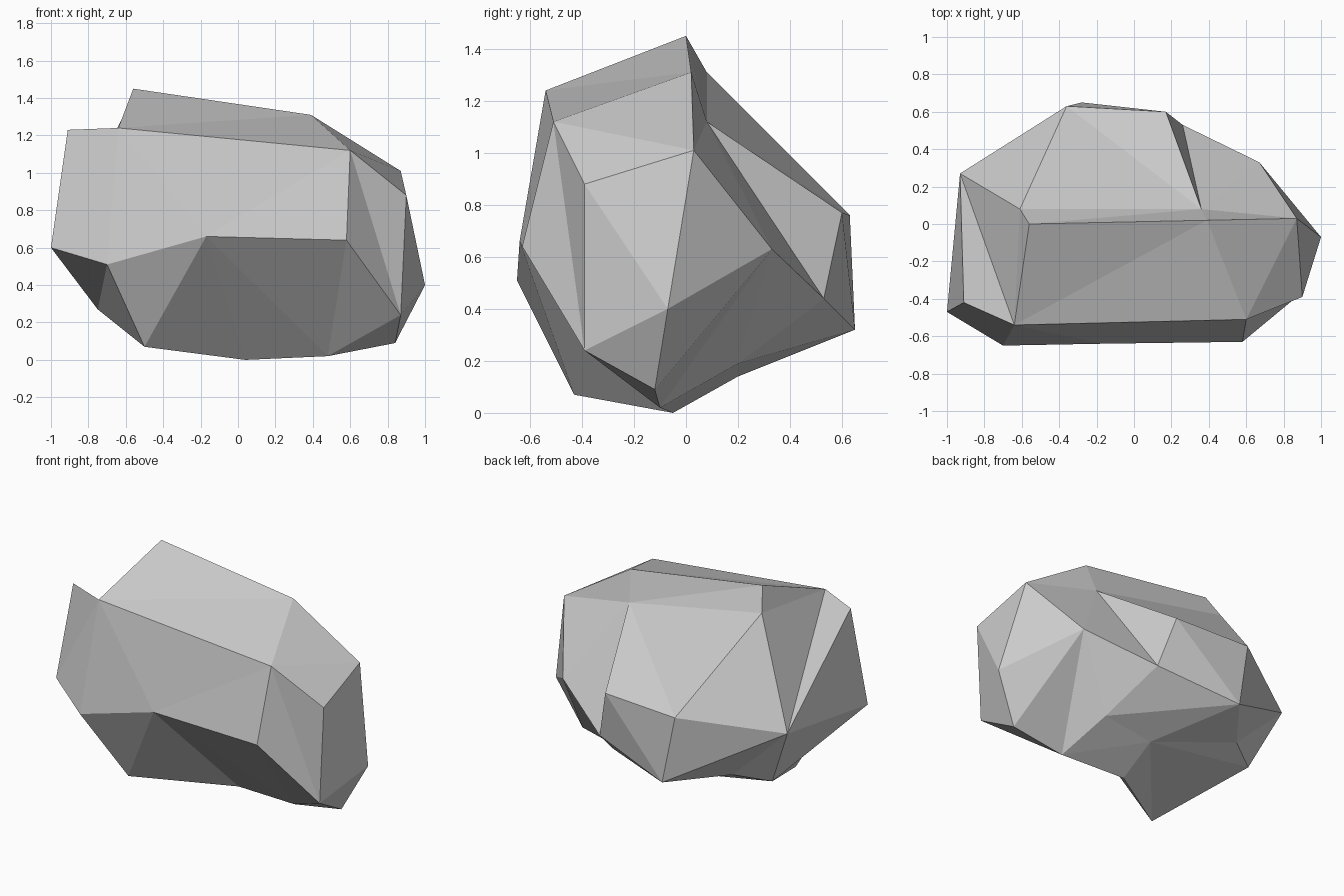
import bpy
import bmesh

start_cube = bpy.data.objects.get("Cube")
if start_cube:
    bpy.data.objects.remove(start_cube, do_unlink=True)

# Corners of the boulder, grouped by region, each with a one-letter label
corners = {
    # crest and the ledge behind it
    "A": (-.56, 0, 1.45), "B": (.39, .02, 1.31),
    "C": (-.61, .08, 1.31), "D": (.36, .08, 1.12),
    # front and side shoulders
    "E": (.6, -.51, 1.12), "F": (-.64, -.54, 1.24),
    "G": (-.91, -.42, 1.23), "L": (.9, -.39, .88), "M": (.87, .03, 1.01),
    # widest belt
    "H": (-1, -.47, .6), "I": (-.7, -.65, .51), "J": (-.17, -.64, .66),
    "K": (.58, -.63, .64), "N": (1, -.07, .4), "V": (.67, .33, .63),
    "U": (-.93, .27, .67),
    # bulge at the back
    "W": (-.36, .63, .76), "X": (-.28, .65, .32),
    "Y": (.26, .53, .44), "Z": (.17, .6, .77),
    # base
    "O": (.87, -.39, .24), "P": (.84, -.12, .09), "Q": (.48, -.1, .02),
    "R": (.04, -.05, 0), "S": (-.5, -.43, .07), "T": (-.75, .17, .27),
    # hollow under the back
    "a": (.39, .2, .19), "b": (.04, .2, .14), "c": (-.55, .3, .31),
}

# Facets as fans: hub corner, then the rim it spreads over
fans = {
    "F": "EBACUGHIJE",   # front wall and left shoulder
    "D": "MVYZWCABM",    # ledge behind the crest
    "O": "ELNPQKE",      # lower right corner
    "M": "BELN",         # upper right end
    "V": "MNPQaY",       # right rear
    "J": "EKQRSI",       # front underside
    "X": "aYZWUc",       # back bulge
    "b": "RSTcXaQR",     # hollow underneath
    "T": "SIHUc",        # lower left
    "U": "GH",           # left end
    "C": "WU",           # left rear slope
}


def flat_material(name, color):
    mat = bpy.data.materials.new(name)
    mat.use_nodes = True
    mat.diffuse_color = color
    for node in mat.node_tree.nodes:
        if node.type == "BSDF_PRINCIPLED":
            node.inputs["Base Color"].default_value = color
            node.inputs["Roughness"].default_value = .9
    return mat


def build_boulder(name, material):
    bm = bmesh.new()
    vert = {label: bm.verts.new(place) for label, place in corners.items()}
    for hub, rim in fans.items():
        for left, right in zip(rim, rim[1:]):
            bm.faces.new((vert[hub], vert[left], vert[right]))
    bmesh.ops.recalc_face_normals(bm, faces=bm.faces[:])
    mesh = bpy.data.meshes.new(name)
    bm.to_mesh(mesh)
    bm.free()
    mesh.materials.append(material)
    boulder = bpy.data.objects.new(name, mesh)
    bpy.context.collection.objects.link(boulder)
    return boulder


stone_grey = flat_material("stone grey", (.6, .6, .6, 1))
build_boulder("boulder", stone_grey)
